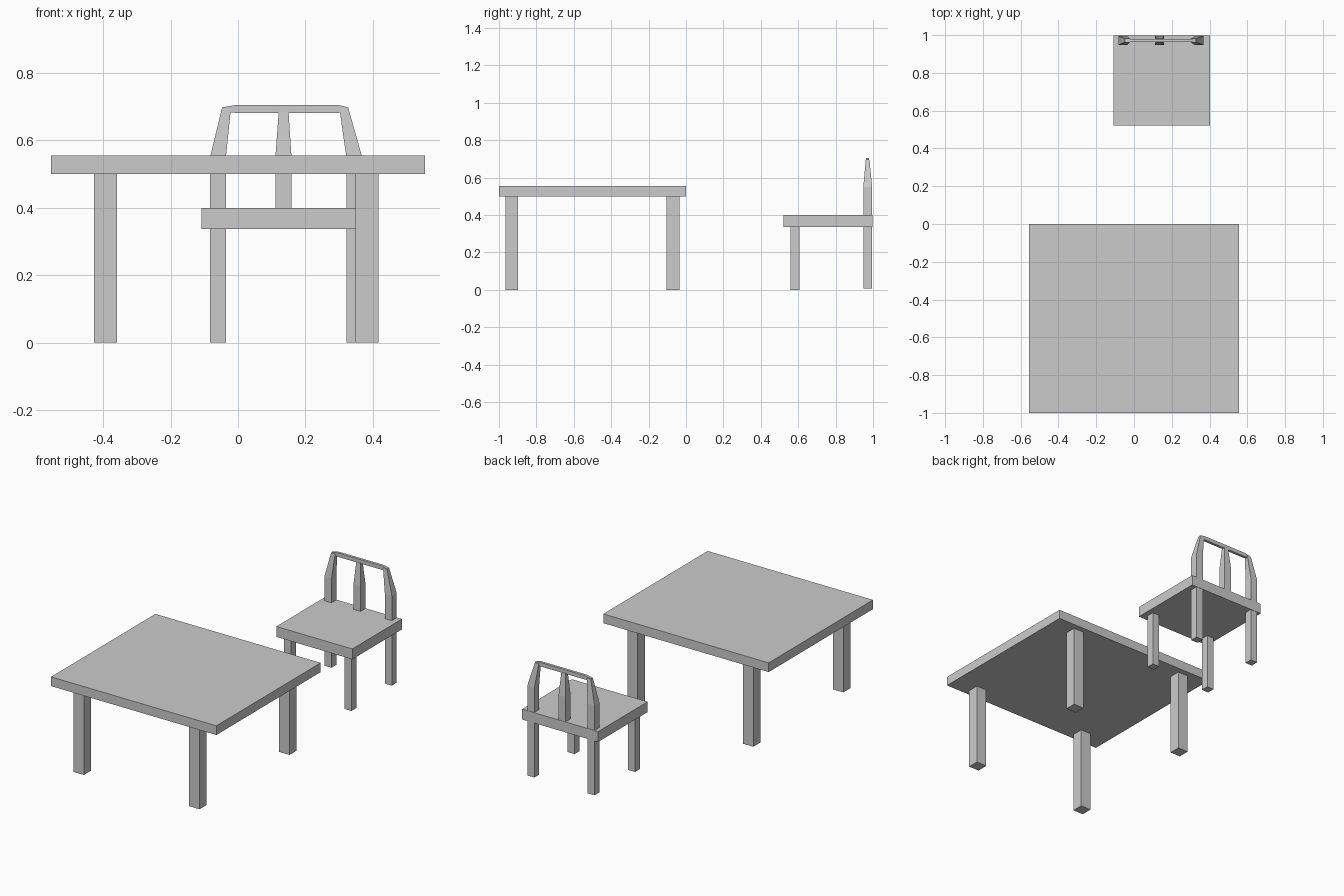
import bpy

if "Cube" in bpy.data.objects:
    bpy.data.objects.remove(bpy.data.objects["Cube"])


def loft(name, rings):
    """Join a stack of four-cornered rings into a closed solid."""
    verts = [p for ring in rings for p in ring]
    faces = [(3, 2, 1, 0)]
    for r in range(len(rings) - 1):
        a = r * 4
        for i in range(4):
            j = (i + 1) % 4
            faces.append((a + i, a + j, a + 4 + j, a + 4 + i))
    n = len(verts)
    faces.append((n - 4, n - 3, n - 2, n - 1))
    mesh = bpy.data.meshes.new(name)
    mesh.from_pydata(verts, [], faces)
    obj = bpy.data.objects.new(name, mesh)
    bpy.context.collection.objects.link(obj)
    return obj


def level(x0, x1, y0, y1, z):
    return [(x0, y0, z), (x1, y0, z), (x1, y1, z), (x0, y1, z)]


def box(name, x0, x1, y0, y1, z0, z1):
    return loft(name, [level(x0, x1, y0, y1, z0), level(x0, x1, y0, y1, z1)])


# Table
box("table_top", -0.555, 0.555, -1.0, 0.0, 0.5, 0.556)
for x in (-0.428, 0.349):
    for y in (-0.966, -0.103):
        box("table_leg", x, x + 0.069, y, y + 0.069, 0.0, 0.502)

# Chair seat and front legs
box("seat", -0.108, 0.402, 0.522, 0.997, 0.337, 0.4)
for x in (-0.083, 0.322):
    box("front_leg", x, x + 0.047, 0.56, 0.608, 0.0, 0.339)

# Back legs run up through the seat and taper inwards as posts
Y0, Y1 = 0.948, 0.995
T0, T1 = 0.961, 0.981
for x, t0, t1 in ((-0.083, -0.048, -0.021), (0.322, 0.301, 0.328)):
    loft("back_leg", [level(x, x + 0.047, Y0, Y1, 0.006),
                      level(x, x + 0.047, Y0, Y1, 0.55),
                      level(t0, t1, T0, T1, 0.695)])

# Middle back slat
loft("middle_slat", [level(0.111, 0.159, Y0, Y1, 0.398),
                     level(0.111, 0.159, Y0, Y1, 0.55),
                     level(0.121, 0.15, T0, T1, 0.686)])

# Top rail with sloping ends
rail = [(-0.048, 0.686, 0.698), (-0.005, 0.682, 0.706),
        (0.297, 0.682, 0.706), (0.328, 0.686, 0.698)]
loft("top_rail", [[(x, 0.963, a), (x, 0.979, a), (x, 0.979, b), (x, 0.963, b)]
                  for x, a, b in rail])
